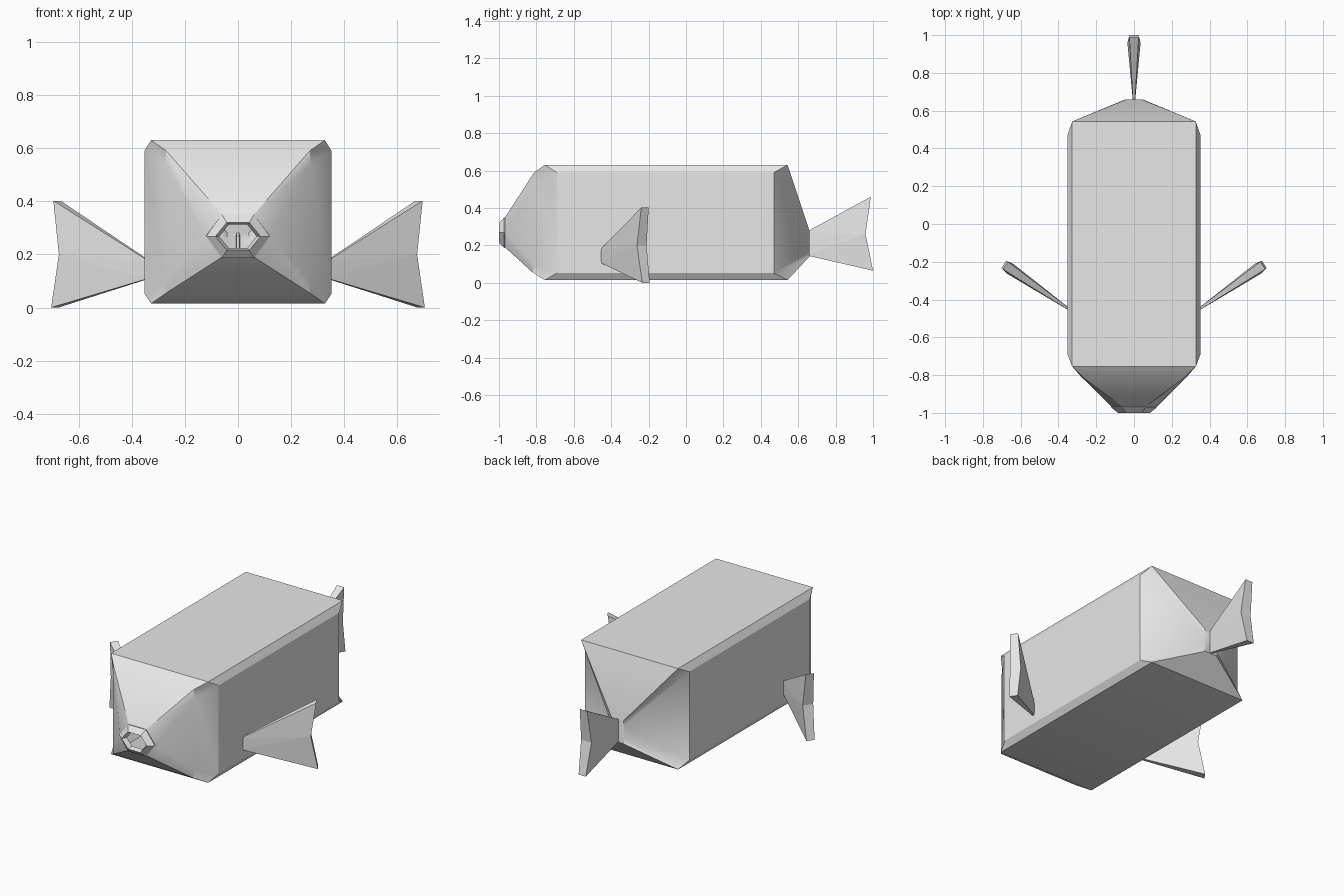
import bpy, bmesh, math
from mathutils import Vector

cube = bpy.data.objects.get("Cube")
if cube:
    bpy.data.objects.remove(cube, do_unlink=True)

# One plain grey for everything
grey = bpy.data.materials.new("plain_grey")
grey.use_nodes = True
grey.diffuse_color = (0.8, 0.8, 0.8, 1)
grey.node_tree.nodes["Principled BSDF"].inputs["Base Color"].default_value = (0.8, 0.8, 0.8, 1)


def finish(name, bm, smooth=None, closed=True):
    """Turn a bmesh into a named, coloured object."""
    bmesh.ops.remove_doubles(bm, verts=bm.verts, dist=0.0005)
    bmesh.ops.recalc_face_normals(bm, faces=bm.faces)
    mesh = bpy.data.meshes.new(name)
    bm.to_mesh(mesh)
    bm.free()
    mesh.materials.append(grey)
    obj = bpy.data.objects.new(name, mesh)
    bpy.context.collection.objects.link(obj)
    if smooth:
        bpy.ops.object.select_all(action='DESELECT')
        obj.select_set(True)
        bpy.context.view_layer.objects.active = obj
        bpy.ops.object.shade_smooth_by_angle(angle=math.radians(smooth))
    return obj


def loft(bm, rings, cap_last=False):
    """Join rings of equal length with quads."""
    loops = [[bm.verts.new(p) for p in ring] for ring in rings]
    for a, b in zip(loops, loops[1:]):
        n = len(a)
        for i in range(n):
            j = (i + 1) % n
            bm.faces.new((a[i], a[j], b[j], b[i]))
    if cap_last:
        bm.faces.new(loops[-1])


def mirrored(half):
    """Complete a ring from its +x half, listed top to bottom."""
    return half + [(-x, y, z) for x, y, z in reversed(half)]


# Body: boxy hull narrowing to an open mouth and a small tail stub
body_rings = [
    [(0.06, -0.968, 0.35), (0.12, -0.968, 0.27), (0.12, -0.968, 0.27), (0.06, -0.968, 0.19)],
    [(0.27, -0.812, 0.59), (0.275, -0.81, 0.54), (0.275, -0.81, 0.10), (0.27, -0.82, 0.055)],
    [(0.327, -0.755, 0.63), (0.352, -0.69, 0.59), (0.352, -0.69, 0.052), (0.327, -0.755, 0.015)],
    [(0.327, 0.543, 0.63), (0.352, 0.47, 0.59), (0.352, 0.47, 0.052), (0.327, 0.543, 0.015)],
    [(0.04, 0.66, 0.28), (0.045, 0.66, 0.25), (0.045, 0.66, 0.17), (0.04, 0.66, 0.14)],
]
bm = bmesh.new()
loft(bm, [mirrored(r) for r in body_rings], cap_last=True)
finish("body", bm, smooth=32)


# Mouth: six-sided lip with an open centre
def hexagon(y, w, h):
    return [(w, y, 0.268), (w / 2, y, 0.268 + h), (-w / 2, y, 0.268 + h),
            (-w, y, 0.268), (-w / 2, y, 0.268 - h), (w / 2, y, 0.268 - h)]


bm = bmesh.new()
loft(bm, [hexagon(-0.96, 0.115, 0.078), hexagon(-0.972, 0.12, 0.082),
          hexagon(-1.0, 0.085, 0.052), hexagon(-0.97, 0.07, 0.044),
          hexagon(-0.96, 0.115, 0.078)])
finish("mouth_lip", bm)


# Fins: notched wedges, thin at the root and thick at the outer edge
def fin(name, origin, direction, outline):
    """outline: (distance along the fin, height, half thickness)."""
    d = Vector(direction).normalized()
    side = Vector((d.y, -d.x, 0))
    bm = bmesh.new()
    faces = []
    for s in (1, -1):
        pts = [Vector(origin) + d * u + side * (s * t) + Vector((0, 0, z))
               for u, z, t in outline]
        faces.append([bm.verts.new(p) for p in pts])
    a, b = faces
    for loop in faces:
        # split from root to notch so both lobes stay flat
        bm.faces.new((loop[0], loop[1], loop[2]))
        bm.faces.new((loop[0], loop[2], loop[4]))
        bm.faces.new((loop[2], loop[3], loop[4]))
    for i in range(5):
        j = (i + 1) % 5
        bm.faces.new((a[i], a[j], b[j], b[i]))
    finish(name, bm)


# order: root top, tip top, notch, tip bottom, root bottom
side_outline = [(-0.02, 0.175, 0.005), (0.402, 0.402, 0.024), (0.372, 0.20, 0.031),
                (0.412, 0.0, 0.024), (-0.02, 0.11, 0.005)]
for name, sx in (("left_fin", 1), ("right_fin", -1)):
    fin(name, (sx * 0.35, -0.447, 0), (sx * 0.335, 0.23, 0), side_outline)

tail_outline = [(-0.02, 0.27, 0.005), (0.328, 0.46, 0.024), (0.30, 0.26, 0.035),
                (0.34, 0.065, 0.024), (-0.02, 0.148, 0.005)]
fin("tail_fin", (0, 0.66, 0), (0, 1, 0), tail_outline)
